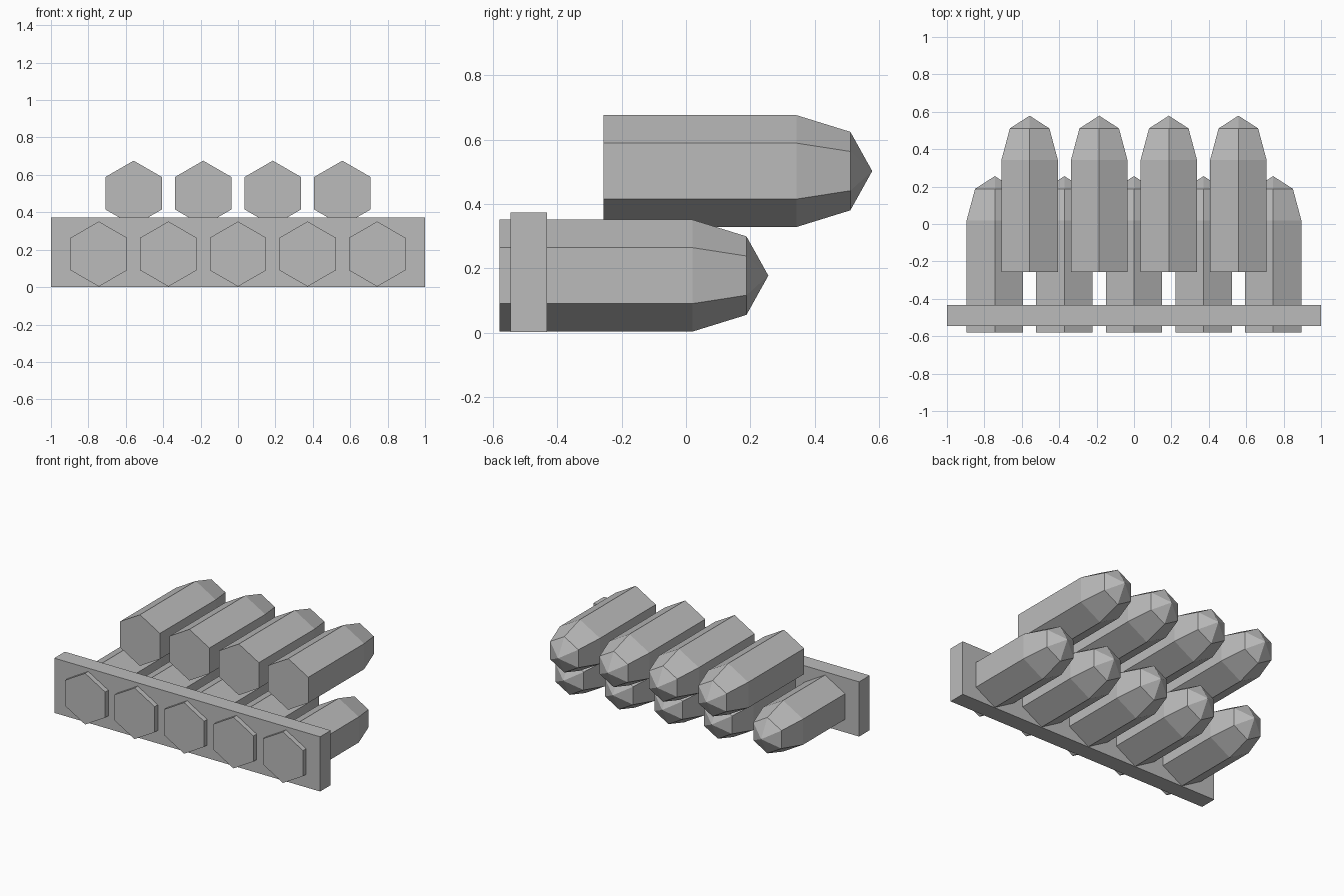
import bpy, bmesh, math

if "Cube" in bpy.data.objects:
    bpy.data.objects.remove(bpy.data.objects["Cube"])

grey = bpy.data.materials.new("plain grey")
grey.diffuse_color = (0.5, 0.5, 0.5, 1)
grey.use_nodes = True
grey.node_tree.nodes["Principled BSDF"].inputs["Base Color"].default_value = grey.diffuse_color


def finish(name, bm):
    bmesh.ops.recalc_face_normals(bm, faces=bm.faces)
    mesh = bpy.data.meshes.new(name)
    bm.to_mesh(mesh)
    bm.free()
    mesh.materials.append(grey)
    obj = bpy.data.objects.new(name, mesh)
    bpy.context.collection.objects.link(obj)
    return obj


# Hexagonal cartridge: straight body, tapered shoulder, pointed tip
PROFILE = [(0.0, 0.174), (0.60, 0.174), (0.768, 0.122)]  # (y, radius)
TIP = 0.836


def cartridge(name, x, y, z):
    bm = bmesh.new()
    rings = []
    for d, r in PROFILE:
        angles = [math.radians(90 + 60 * i) for i in range(6)]
        rings.append([bm.verts.new((r * math.cos(a), d, r * math.sin(a)))
                      for a in angles])
    bm.faces.new(rings[0])
    for a, b in zip(rings, rings[1:]):
        for i in range(6):
            j = (i + 1) % 6
            bm.faces.new((a[i], a[j], b[j], b[i]))
    tip = bm.verts.new((0, TIP, 0))
    for i in range(6):
        bm.faces.new((rings[-1][i], rings[-1][(i + 1) % 6], tip))
    finish(name, bm).location = (x, y, z)


# Lower row of five, upper row of four set forward between them
for i in range(5):
    cartridge(f"lower_cartridge_{i + 1}", (i - 2) * 0.372, -0.58, 0.177)
for i in range(4):
    cartridge(f"upper_cartridge_{i + 1}", (i - 1.5) * 0.372, -0.257, 0.502)

# Flat bar holding the lower row
bm = bmesh.new()
bmesh.ops.create_cube(bm, size=1)
bmesh.ops.scale(bm, vec=(2.0, 0.114, 0.372), verts=bm.verts)
finish("holder_bar", bm).location = (0, -0.489, 0.187)
